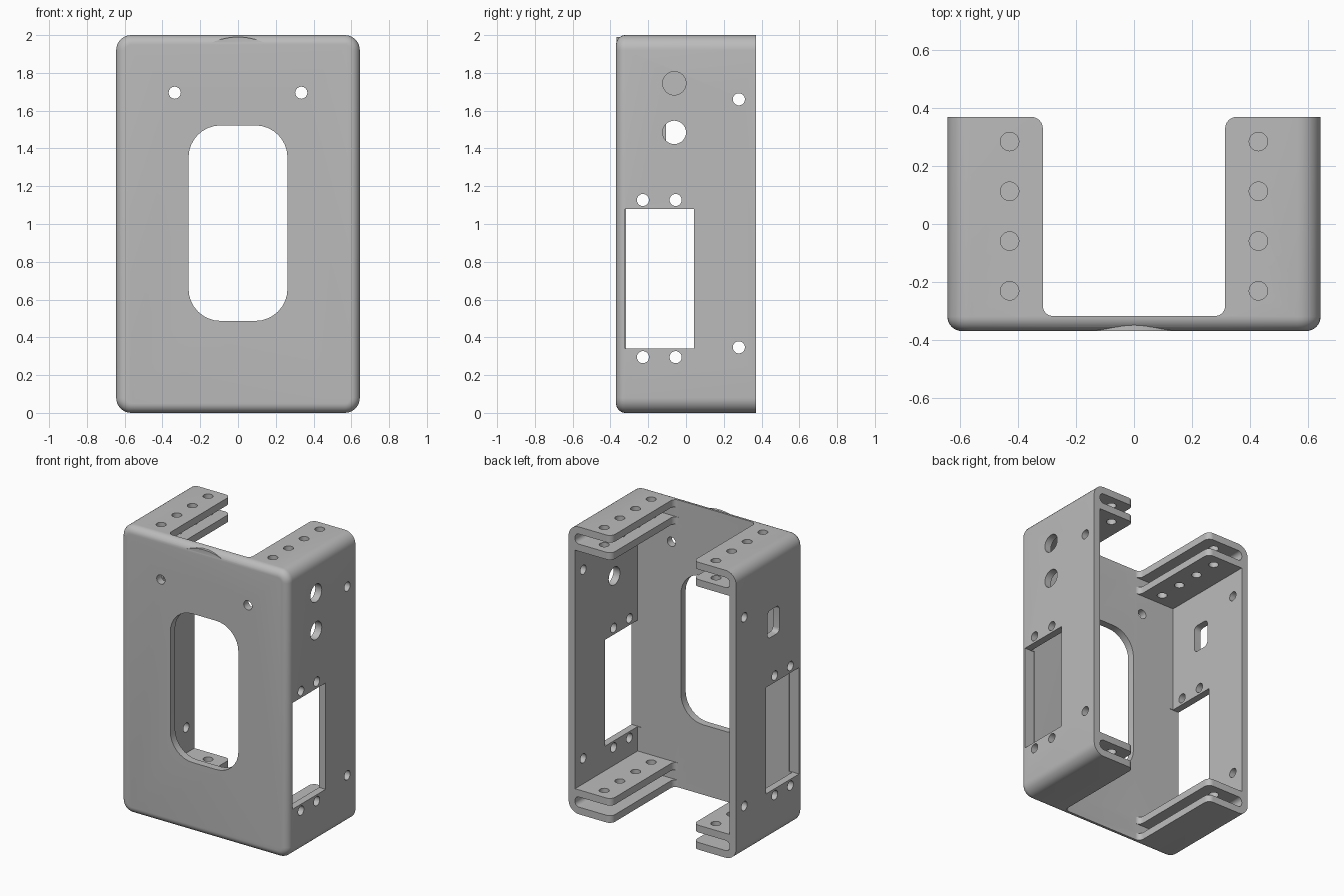
import bpy, bmesh
from math import sin, cos, pi, radians
from mathutils import Vector

old = bpy.data.objects.get("Cube")
if old:
    bpy.data.objects.remove(old, do_unlink=True)

W, D, H, T = 0.645, 0.37, 2.0, 0.05      # half width, half depth, height, wall
INNER_Y = -0.318                         # inside of the front wall

grey = bpy.data.materials.new("plain grey")
grey.use_nodes = True
grey.diffuse_color = (0.5, 0.5, 0.5, 1)
grey.node_tree.nodes["Principled BSDF"].inputs["Base Color"].default_value = (0.5, 0.5, 0.5, 1)


def arc(u, v, r, start, end, n=8):
    return [(u + r * cos(radians(start + (end - start) * i / n)),
             v + r * sin(radians(start + (end - start) * i / n))) for i in range(n + 1)]


def circle(u, v, r, n=32):
    return arc(u, v, r, 0, 360, n)[:-1]


def rounded(u0, u1, v0, v1, r):
    return (arc(u1 - r, v1 - r, r, 0, 90) + arc(u0 + r, v1 - r, r, 90, 180)
            + arc(u0 + r, v0 + r, r, 180, 270) + arc(u1 - r, v0 + r, r, 270, 360))


def rect(u0, u1, v0, v1):
    return [(u0, v0), (u1, v0), (u1, v1), (u0, v1)]


def prism(bm, outline, axis, a, b):
    """Extrude a 2D outline along an axis from a to b."""
    place = {"X": lambda u, v: (a, u, v), "Y": lambda u, v: (u, a, v),
             "Z": lambda u, v: (u, v, a)}[axis]
    step = Vector([(b - a) * (axis == k) for k in "XYZ"])
    face = bm.faces.new([bm.verts.new(place(u, v)) for u, v in outline])
    top = bmesh.ops.extrude_face_region(bm, geom=[face])["geom"]
    bmesh.ops.translate(bm, vec=step, verts=[g for g in top if isinstance(g, bmesh.types.BMVert)])


def make(name, prisms, front_bevel=0):
    bm = bmesh.new()
    for p in prisms:
        prism(bm, *p)
    bmesh.ops.recalc_face_normals(bm, faces=bm.faces)
    if front_bevel:
        rim = [e for e in bm.edges if all(v.co.y < -D + 1e-4 for v in e.verts)]
        bmesh.ops.bevel(bm, geom=rim, offset=front_bevel, segments=8, profile=0.5, affect="EDGES")
    mesh = bpy.data.meshes.new(name)
    bm.to_mesh(mesh)
    bm.free()
    mesh.materials.append(grey)
    ob = bpy.data.objects.new(name, mesh)
    bpy.context.collection.objects.link(ob)
    return ob


def combine(target, tool, operation):
    mod = target.modifiers.new(tool.name, "BOOLEAN")
    mod.object, mod.operation, mod.solver = tool, operation, "EXACT"
    bpy.context.view_layer.objects.active = target
    bpy.ops.object.modifier_apply(modifier=mod.name)
    bpy.data.objects.remove(tool, do_unlink=True)


# Outer block with a rounded front rim
frame = make("bracket_frame", [(rounded(-W, W, 0, H, 0.08), "Y", D, -D)], front_bevel=0.05)

# Shallow round boss that breaks through the top front rounding
combine(frame, make("front_boss", [(circle(0, 1.65, 0.34, 96), "Y", -D + 0.001, -0.33)]), "UNION")

# Main bay and the slots between the doubled flanges
x = W - T
bays = [(rect(-x, x, 0.17, H - 0.17), "Y", INNER_Y, 0.5)]
for z in (T, H - 0.12):
    bays.append((rounded(-x, x, z, z + 0.07, 0.03), "Y", INNER_Y, 0.5))
combine(frame, make("bays", bays), "DIFFERENCE")

# Open middle of the flanges, rounded at both ends
n = 0.315
half = (arc(n - 0.035, INNER_Y + 0.035, 0.035, -90, 0)
        + arc(n + 0.04, D - 0.04, 0.04, 180, 90) + [(n + 0.04, 0.5)])
notch = half + [(-u, v) for u, v in reversed(half)]
combine(frame, make("notch", [(notch, "Z", -0.1, H + 0.1)]), "DIFFERENCE")

# Front window and screw holes
front = [(rounded(-0.262, 0.262, 0.487, 1.522, 0.17), "Y", -0.5, -0.25)]
front += [(circle(s * 0.335, 1.695, 0.032), "Y", -0.5, -0.25) for s in (-1, 1)]
combine(frame, make("front_cuts", front), "DIFFERENCE")

# Side openings: shared pattern, then two round ports on one side, a slot on the other
holes = [(y, z) for y in (-0.228, -0.055) for z in (0.295, 1.127)] + [(0.28, 0.347), (0.28, 1.66)]
side = []
for s in (-1, 1):
    span = ("X", s * 0.57, s * 0.8)
    side.append((rect(-0.322, 0.042, 0.34, 1.08), *span))
    side += [(circle(y, z, 0.032), *span) for y, z in holes]
side += [(circle(-0.062, z, 0.062), "X", 0.57, 0.8) for z in (1.485, 1.745)]
side.append((rounded(-0.105, 0.025, 1.41, 1.6, 0.03), "X", -0.8, -0.57))
combine(frame, make("side_cuts", side), "DIFFERENCE")

# Flange holes: through both upper layers, only the inner lower layer
pegs = []
for s in (-1, 1):
    for i in range(4):
        ring = circle(s * 0.43, 0.285 - i * 0.172, 0.032)
        pegs += [(ring, "Z", 1.75, 2.1), (ring, "Z", 0.085, 0.25)]
combine(frame, make("flange_holes", pegs), "DIFFERENCE")

# Smooth rounded areas, keep machined edges crisp
bpy.ops.object.select_all(action="DESELECT")
frame.select_set(True)
bpy.context.view_layer.objects.active = frame
bpy.ops.object.shade_smooth_by_angle(angle=radians(30))
